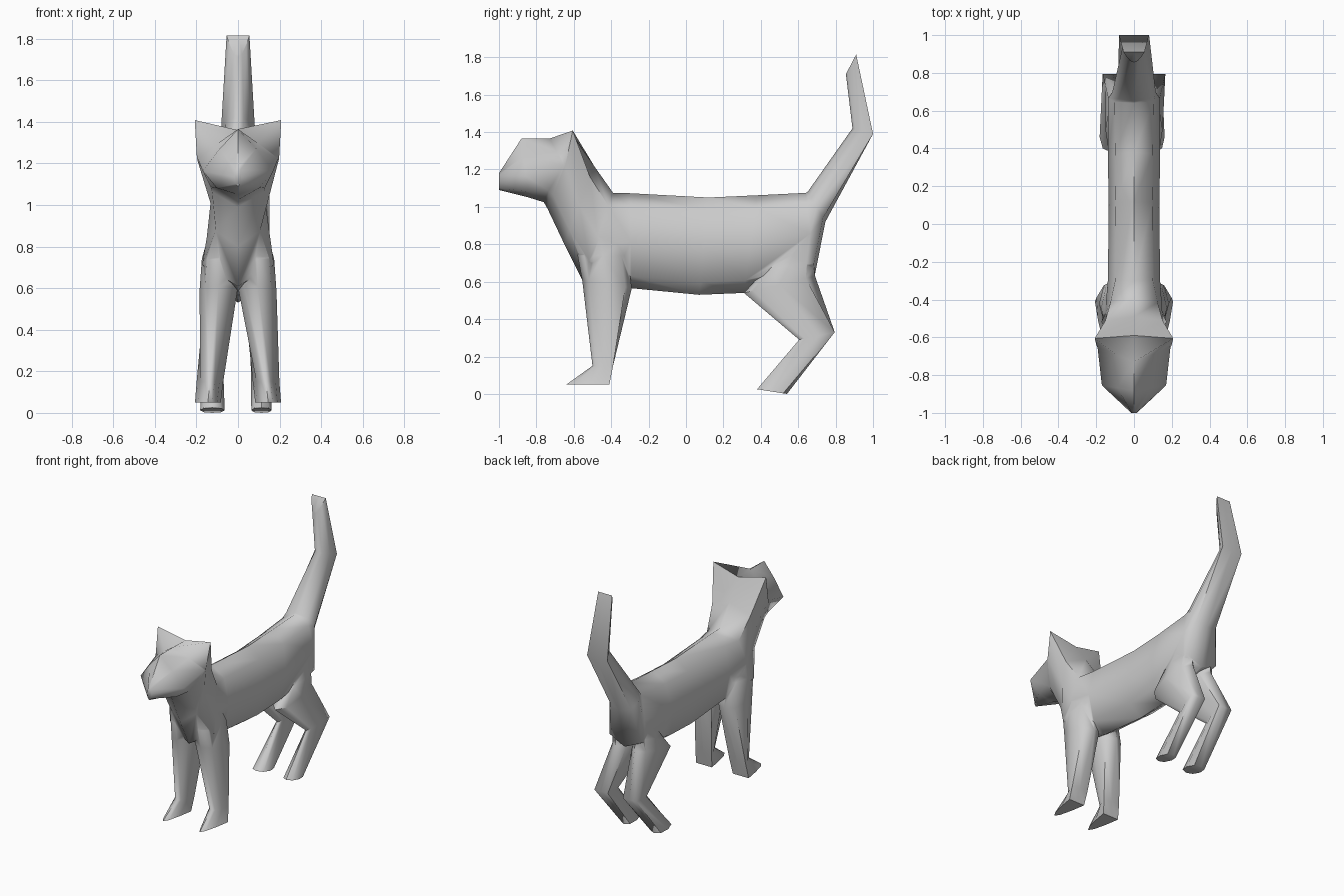
import bpy, bmesh, math

fur = bpy.data.materials.new("grey fur")
fur.diffuse_color = (0.6, 0.6, 0.6, 1)

# Half cross-sections: (share of the way from first to second point, share of half width, y shift)
ROUND = [(0, 0, 0), (.13, .72, 0), (.5, 1, 0), (.87, .72, 0), (1, 0, 0)]
WEDGE = [(0, 0, 0), (.15, .35, 0), (.55, .72, 0), (1, 1, 0), (1, 0, 0)]
CHEEKS = [(0, 0, 0), (.3, .52, 0), (.64, 1, 0), (.9, .6, 0), (1, 0, 0)]
EAR_FRONT = [(0, 0, 0), (.2, .5, .045), (.42, 1, .09), (.82, .68, .02), (1, 0, 0)]
EAR_TIPS = [(0, 0, 0), (-.13, 1, -.035), (.37, .95, .0), (.8, .6, 0), (1, 0, 0)]
NECK = [(0, 0, 0), (.14, 1, 0), (.5, .87, 0), (.82, .7, 0), (1, 0, 0)]
CHEST = [(0, 0, 0), (.15, .78, 0), (.5, .94, 0), (.78, 1.08, 0), (1, 0, 0)]
HIPS = [(0, 0, 0), (.13, .75, 0), (.5, 1, 0), (.87, .92, 0), (1, 0, 0)]


def loft(name, rings):
    """Skin rings given as (section, y1, z1, y2, z2, centre x, half width)."""
    bm = bmesh.new()
    loops = []
    for section, y1, z1, y2, z2, xc, w in rings:
        full = section + [(t, -x, d) for t, x, d in section[3:0:-1]]
        loops.append([bm.verts.new((xc + w * x, y1 + (y2 - y1) * t + d, z1 + (z2 - z1) * t))
                      for t, x, d in full])
    for a, b in zip(loops, loops[1:]):
        for i in range(8):
            j = (i + 1) % 8
            bm.faces.new((a[i], a[j], b[j], b[i]))
    bm.faces.new(loops[0])
    bm.faces.new(loops[-1])
    bmesh.ops.recalc_face_normals(bm, faces=bm.faces)
    mesh = bpy.data.meshes.new(name)
    bm.to_mesh(mesh)
    bm.free()
    mesh.materials.append(fur)
    ob = bpy.data.objects.new(name, mesh)
    bpy.context.collection.objects.link(ob)
    return ob


# Head with ears, neck, trunk and raised tail in one skin
body = loft("body_with_legs", [
    (ROUND, -1.00, 1.18, -1.00, 1.09, 0, 0.015),
    (CHEEKS, -0.88, 1.365, -0.84, 1.05, 0, 0.17),
    (EAR_FRONT, -0.73, 1.365, -0.76, 1.025, 0, 0.193),
    (EAR_TIPS, -0.59, 1.36, -0.74, 0.99, 0, 0.208),
    (NECK, -0.49, 1.217, -0.65, 0.80, 0, 0.152),
    (CHEST, -0.39, 1.075, -0.555, 0.61, 0, 0.16),
    (ROUND, -0.30, 1.073, -0.29, 0.565, 0, 0.138),
    (ROUND, 0.12, 1.05, 0.07, 0.53, 0, 0.134),
    (ROUND, 0.38, 1.062, 0.31, 0.54, 0, 0.138),
    (HIPS, 0.64, 1.075, 0.69, 0.64, 0, 0.137),
    (ROUND, 0.65, 1.08, 0.745, 0.92, 0, 0.115),
    (WEDGE, 0.89, 1.42, 1.00, 1.39, 0, 0.08),
    (WEDGE, 0.855, 1.71, 0.91, 1.815, 0, 0.055),
])

legs = []
for side, s in (("left", -1), ("right", 1)):
    # Front leg growing out of the shoulder, with a pointed paw
    legs.append(loft("front_leg_" + side, [
        (ROUND, -0.54, 0.92, -0.40, 0.92, s * 0.08, 0.045),
        (ROUND, -0.58, 0.74, -0.31, 0.74, s * 0.09, 0.084),
        (ROUND, -0.555, 0.61, -0.29, 0.565, s * 0.094, 0.091),
        (WEDGE, -0.50, 0.15, -0.39, 0.15, s * 0.135, 0.064),
        (WEDGE, -0.64, 0.05, -0.41, 0.05, s * 0.145, 0.062),
    ]))

    # Hind leg: hip, thigh, hock, foot (the left foot is a little wider)
    wide = 0.01 if s < 0 else 0
    legs.append(loft("hind_leg_" + side, [
        (ROUND, 0.52, 0.80, 0.66, 0.80, s * 0.08, 0.04),
        (ROUND, 0.42, 0.66, 0.68, 0.71, s * 0.077, 0.066),
        (ROUND, 0.31, 0.54, 0.69, 0.63, s * 0.076, 0.0755),
        (WEDGE, 0.605, 0.29, 0.795, 0.33, s * 0.113, 0.053),
        (ROUND, 0.38, 0.025, 0.54, 0.0, s * (0.113 + wide), 0.049 + wide),
    ]))

# Merge the legs into the body as one skin
bpy.context.view_layer.objects.active = body
body.select_set(True)
for leg in legs:
    mod = body.modifiers.new(leg.name, 'BOOLEAN')
    mod.operation = 'UNION'
    mod.solver = 'EXACT'
    mod.object = leg
    bpy.ops.object.modifier_apply(modifier=mod.name)
    bpy.data.objects.remove(leg)
bpy.ops.object.shade_smooth_by_angle(angle=math.radians(65))
